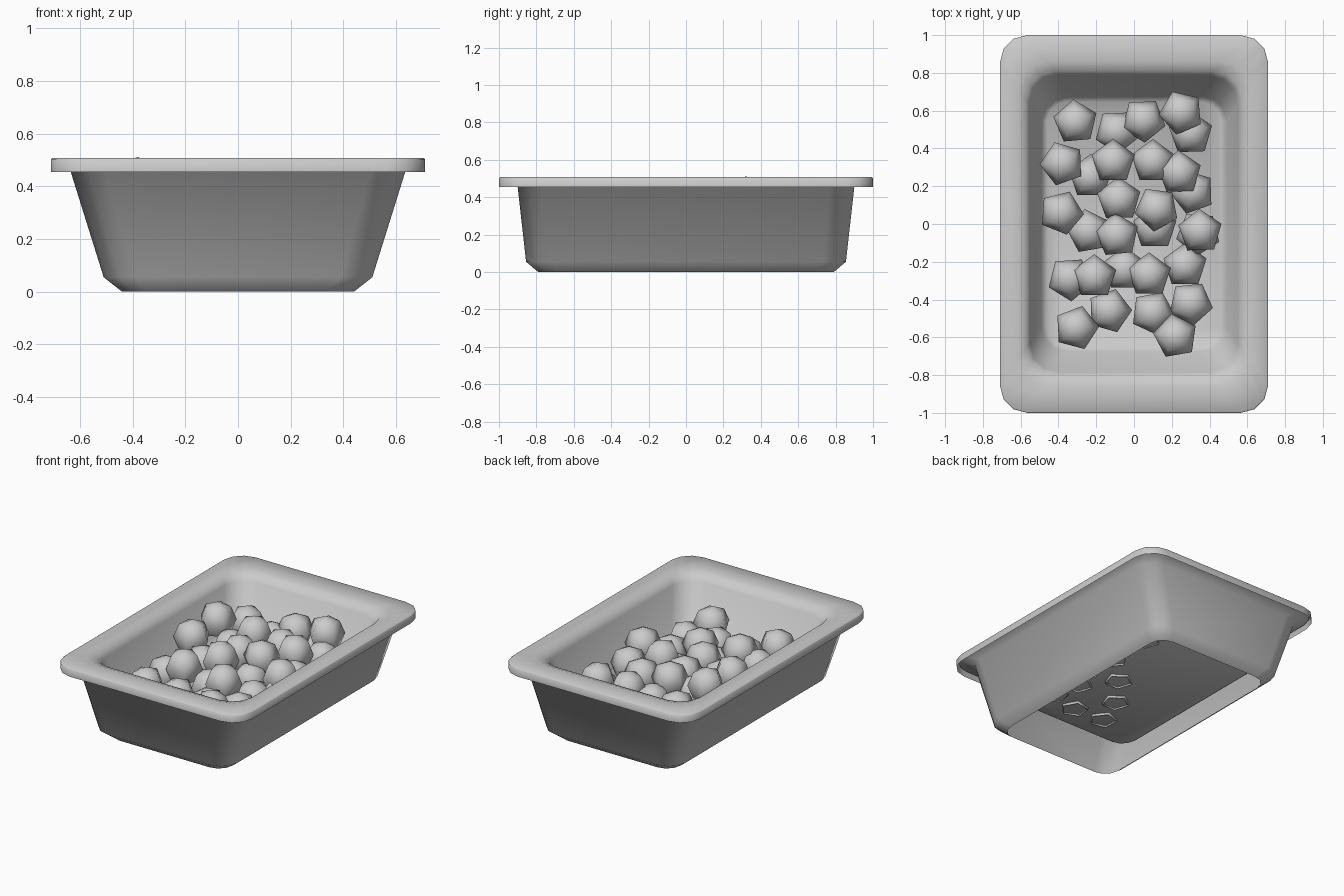
import bpy, bmesh, math

if "Cube" in bpy.data.objects:
    bpy.data.objects.remove(bpy.data.objects["Cube"])


def rounded_rect(bm, hx, hy, r, z, seg=3):
    """One closed loop of vertices with rounded corners."""
    loop = []
    for k, (sx, sy) in enumerate(((1, 1), (-1, 1), (-1, -1), (1, -1))):
        for i in range(seg + 1):
            a = math.pi / 2 * (k + i / seg)
            loop.append(bm.verts.new((sx * (hx - r) + r * math.cos(a),
                                      sy * (hy - r) + r * math.sin(a), z)))
    return loop


def skin(bm, profile):
    """Bridge a stack of rounded rectangles and return the last loop."""
    loops = [rounded_rect(bm, *p) for p in profile]
    for a, b in zip(loops, loops[1:]):
        n = len(a)
        for i in range(n):
            j = (i + 1) % n
            bm.faces.new((a[i], a[j], b[j], b[i]))
    return loops[-1]


def finish(bm, name, angle):
    me = bpy.data.meshes.new(name)
    bm.to_mesh(me)
    bm.free()
    ob = bpy.data.objects.new(name, me)
    bpy.context.collection.objects.link(ob)
    bpy.ops.object.select_all(action='DESELECT')
    ob.select_set(True)
    bpy.context.view_layer.objects.active = ob
    bpy.ops.object.shade_smooth_by_angle(angle=math.radians(angle))
    return ob


# Profiles are half x, half y, corner radius, z
# Outer wall, open underneath, flaring out under the rim
bm = bmesh.new()
skin(bm, [(0.44, 0.79, 0.10, 0.0),
          (0.51, 0.855, 0.12, 0.055),
          (0.635, 0.90, 0.13, 0.455),
          (0.70, 0.985, 0.14, 0.487)])
finish(bm, "outer_wall", 70)

# Overhanging rim with hanging lip, inner basin and raised floor
bm = bmesh.new()
floor = skin(bm, [(0.71, 1.00, 0.145, 0.455),
                  (0.71, 1.00, 0.145, 0.503),
                  (0.705, 0.995, 0.14, 0.507),
                  (0.61, 0.86, 0.15, 0.507),
                  (0.57, 0.81, 0.15, 0.49),
                  (0.55, 0.785, 0.15, 0.455),
                  (0.49, 0.675, 0.13, 0.19),
                  (0.46, 0.645, 0.10, 0.165)])
bm.faces.new(floor)
finish(bm, "rim_and_basin", 60)

# Five-sided balls (x, y, z): a lower layer resting in the floor, an upper layer on top
lower = [(-.23, .25, .27), (.30, .48, .24), (.31, .17, .235), (-.24, -.04, .27),
         (.11, -.02, .235), (-.05, -.24, .235), (-.09, .49, .27), (-.34, -.29, .27),
         (.30, -.42, .24), (.10, -.47, .235), (-.13, -.46, .235), (.27, -.22, .235),
         (.34, -.05, .24)]
upper = [(-.31, .54, .30), (.05, .55, .34), (.25, .59, .36), (-.38, .32, .392),
         (-.11, .33, .365), (.10, .33, .33), (.24, .27, .35), (-.385, .06, .37),
         (-.08, .13, .32), (.12, .08, .355), (-.09, -.06, .345), (.35, -.04, .335),
         (-.21, -.28, .345), (.08, -.27, .315), (-.305, -.55, .30), (.22, -.595, .30)]
turns = [18, 20, 38, 28, 18, 18, 57, 58, 60, 65, 2, 18, 50,
         95, 57, 41, 38, 18, 18, 20, 68, 20, 47, 24, 20, 18, 18, 3, 28]
for i, (spot, turn) in enumerate(zip(lower + upper, turns)):
    bm = bmesh.new()
    bmesh.ops.create_uvsphere(bm, u_segments=5, v_segments=4, radius=0.12)
    # the underside is left open; first corner is turned onto the x axis
    bottom = [v for v in bm.verts if v.co.z < -0.11]
    bmesh.ops.delete(bm, geom=bottom, context='VERTS')
    corner = max(bm.verts, key=lambda v: v.co.xy.length).co
    start = math.atan2(corner.y, corner.x)
    ball = finish(bm, f"ball_{i + 1:02d}", 90)
    ball.location = spot
    ball.rotation_euler = (0, 0, math.radians(turn) - start)
